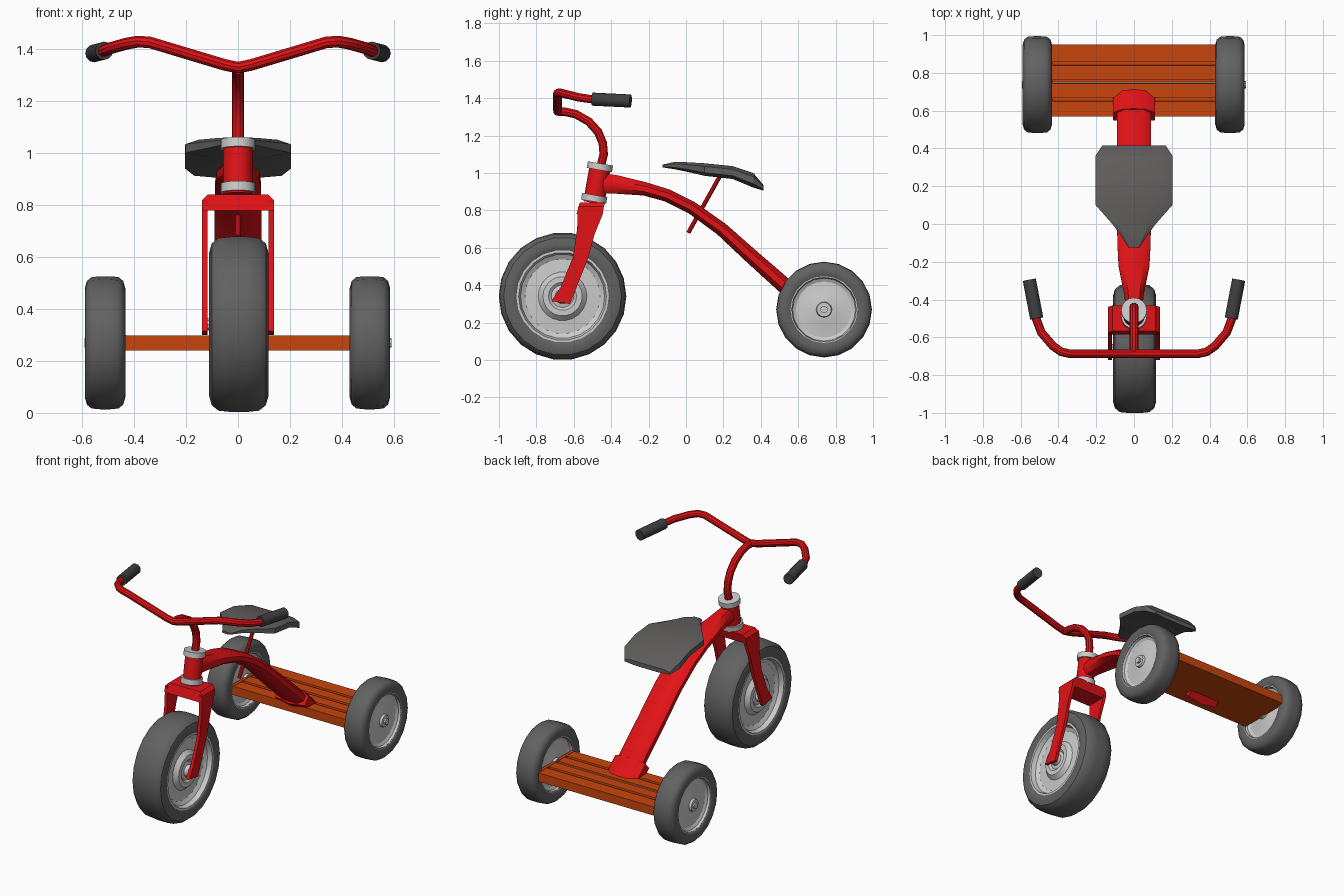
import bpy, bmesh, math
from mathutils import Vector

if "Cube" in bpy.data.objects:
    bpy.data.objects.remove(bpy.data.objects["Cube"])


def material(name, rgb):
    m = bpy.data.materials.new(name)
    m.diffuse_color = (*rgb, 1)
    m.use_nodes = True
    m.node_tree.nodes["Principled BSDF"].inputs["Base Color"].default_value = m.diffuse_color
    return m


RED = material("red_paint", (0.75, 0.006, 0.008))
WOOD = material("orange_wood", (0.58, 0.06, 0.004))
RUBBER = material("rubber", (0.12, 0.12, 0.12))
DARK = material("dark_plastic", (0.05, 0.05, 0.05))
SEAT = material("seat_vinyl", (0.12, 0.11, 0.11))
METAL = material("metal", (0.6, 0.6, 0.6))


def finish(ob, mat, angle=35):
    bpy.ops.object.select_all(action='DESELECT')
    ob.select_set(True)
    bpy.context.view_layer.objects.active = ob
    if ob.type == 'CURVE':
        bpy.ops.object.convert(target='MESH')
        ob = bpy.context.object
    ob.data.materials.clear()
    ob.data.materials.append(mat)
    bpy.ops.object.shade_smooth_by_angle(angle=math.radians(angle))
    return ob


def loft(name, rings, mat, closed=False, angle=35):
    """Skin a list of equal-length point rings; cap the ends unless closed."""
    bm = bmesh.new()
    vs = [[bm.verts.new(p) for p in ring] for ring in rings]
    pairs = list(zip(vs, vs[1:])) + ([(vs[-1], vs[0])] if closed else [])
    n = len(vs[0])
    for a, b in pairs:
        for i in range(n):
            j = (i + 1) % n
            bm.faces.new((a[i], a[j], b[j], b[i]))
    if not closed:
        bm.faces.new(vs[0])
        bm.faces.new(vs[-1])
    bmesh.ops.recalc_face_normals(bm, faces=bm.faces)
    me = bpy.data.meshes.new(name)
    bm.to_mesh(me)
    bm.free()
    ob = bpy.data.objects.new(name, me)
    bpy.context.collection.objects.link(ob)
    return finish(ob, mat, angle)


def prism_x(name, yz, x0, x1, mat):
    return loft(name, [[(x, y, z) for y, z in yz] for x in (x0, x1)], mat)


def tube(name, path, r, mat, res=3):
    cu = bpy.data.curves.new(name, 'CURVE')
    cu.dimensions = '3D'
    cu.bevel_depth, cu.bevel_resolution, cu.use_fill_caps = r, res, True
    sp = cu.splines.new('POLY')
    sp.points.add(len(path) - 1)
    for p, co in zip(sp.points, path):
        p.co = (*co, 1)
    ob = bpy.data.objects.new(name, cu)
    bpy.context.collection.objects.link(ob)
    return finish(ob, mat)


def revolve(name, profile, c, n, mat, closed):
    """Turn an (x, radius) profile about the x axis through c."""
    rings = [[(c[0] + x, c[1] + r * math.cos(2 * math.pi * i / n),
               c[2] + r * math.sin(2 * math.pi * i / n)) for i in range(n)]
             for x, r in profile]
    return loft(name, rings, mat, closed)


def both(half):
    return half + [(-x, r) for x, r in reversed(half)]


def wheel(name, c, tyre, rim, n):
    revolve(name + "_tyre", both(tyre), c, n, RUBBER, True)
    revolve(name + "_rim", both(rim), c, n, METAL, False)


def sweep(name, stations, section, mat):
    """Sweep a unit section along (y, z, half_width, half_thickness)."""
    rings = []
    for i, (y, z, w, t) in enumerate(stations):
        a, b = stations[max(i - 1, 0)], stations[min(i + 1, len(stations) - 1)]
        d = Vector((b[0] - a[0], b[1] - a[1])).normalized()
        rings.append([(u * w, y - d.y * v * t, z + d.x * v * t) for u, v in section])
    return loft(name, rings, mat)


# Wheels
wheel("front_wheel", (0.003, -0.66, 0.341),
      [(0.095, 0.235), (0.106, 0.25), (0.114, 0.28), (0.104, 0.315), (0.078, 0.336), (0.03, 0.341)],
      [(0.11, 0.015), (0.11, 0.035), (0.085, 0.04), (0.08, 0.06), (0.092, 0.075), (0.092, 0.105),
       (0.065, 0.13), (0.06, 0.2), (0.075, 0.225), (0.104, 0.235), (0.104, 0.252), (0.08, 0.25)], 22)
for side, x in (("left", -0.512), ("right", 0.508)):
    wheel("rear_wheel_" + side, (x, 0.738, 0.27),
          [(0.066, 0.172), (0.073, 0.185), (0.078, 0.21), (0.07, 0.238), (0.052, 0.253), (0.02, 0.256)],
          [(0.07, 0.02), (0.07, 0.038), (0.055, 0.042), (0.052, 0.07), (0.045, 0.1), (0.04, 0.15),
           (0.05, 0.168), (0.07, 0.174), (0.07, 0.187), (0.05, 0.186)], 20)
tube("rear_axle", [(-0.592, 0.738, 0.27), (0.592, 0.738, 0.27)], 0.02, METAL)
tube("front_axle", [(-0.125, -0.66, 0.341), (0.125, -0.66, 0.341)], 0.025, METAL)

# Grooved rear step with end strips
top = [(0.57, 0.24), (0.57, 0.298)]
for g in (0.66, 0.755, 0.85):
    top += [(g - 0.011, 0.298), (g - 0.009, 0.283), (g + 0.009, 0.283), (g + 0.011, 0.298)]
prism_x("rear_step", top + [(0.95, 0.298), (0.95, 0.24)], -0.43, 0.43, WOOD)
for side, s in (("left", -1), ("right", 1)):
    prism_x("step_end_" + side, [(0.57, 0.24), (0.57, 0.3), (0.95, 0.3), (0.95, 0.24)],
            s * 0.43, s * 0.45, WOOD)

# Curved main frame and the collar where it meets the step
octagon = [(1, 0.4), (0.6, 1), (-0.6, 1), (-1, 0.4), (-1, -0.4), (-0.6, -1), (0.6, -1), (1, -0.4)]
sweep("main_frame", [(-0.46, 0.945, 0.045, 0.052), (-0.38, 0.94, 0.05, 0.05), (-0.22, 0.915, 0.082, 0.036),
                     (-0.1, 0.88, 0.088, 0.034), (0.03, 0.815, 0.09, 0.034), (0.19, 0.7, 0.09, 0.036),
                     (0.36, 0.545, 0.09, 0.04), (0.53, 0.395, 0.09, 0.043), (0.64, 0.295, 0.09, 0.043)],
      octagon, RED)
sweep("frame_collar", [(0.575, 0.35, 0.112, 0.054), (0.70, 0.237, 0.112, 0.054)],
      [(1, -0.7), (1, 0.4), (0.55, 0.9), (0, 1), (-0.55, 0.9), (-1, 0.4), (-1, -0.7), (0, -1)], RED)

# Head tube with rings
tube("head_tube", [(0, -0.493, 0.84), (0, -0.458, 1.04)], 0.057, RED, 6)
tube("head_ring_lower", [(0, -0.494, 0.847), (0, -0.488, 0.882)], 0.068, METAL, 6)
tube("head_ring_upper", [(0, -0.463, 1.016), (0, -0.457, 1.051)], 0.068, METAL, 6)

# Fork
crown = [(-0.138, 0.78), (-0.138, 0.82), (-0.115, 0.842), (0.115, 0.842), (0.138, 0.82), (0.138, 0.78)]
loft("fork_crown", [[(x, y + (z - 0.8) * 0.3, z) for x, z in crown] for y in (-0.58, -0.445)], RED)
leg = [(-0.578, 0.82), (-0.44, 0.82), (-0.445, 0.78), (-0.49, 0.67), (-0.525, 0.54), (-0.62, 0.30),
       (-0.72, 0.315), (-0.67, 0.39), (-0.605, 0.55), (-0.582, 0.7)]
for side, s in (("left", -1), ("right", 1)):
    prism_x("fork_leg_" + side, leg, s * 0.117, s * 0.138, RED)

# Handlebar, stem and grips
tube("handlebar_stem", [(0, -0.458, 1.03), (0, -0.44, 1.1), (0, -0.445, 1.16), (0, -0.47, 1.22), (0, -0.52, 1.275),
                        (0, -0.59, 1.315), (0, -0.645, 1.327), (0, -0.685, 1.327)], 0.024, RED)
bar = [(0.05, -0.687, 1.34), (0.34, -0.687, 1.427), (0.385, -0.677, 1.43), (0.43, -0.645, 1.422),
       (0.49, -0.575, 1.405), (0.515, -0.51, 1.395), (0.53, -0.45, 1.394)]
tube("handlebar", [(-x, y, z) for x, y, z in reversed(bar)] + [(0, -0.687, 1.33)] + bar, 0.023, RED)
for side, s in (("left", -1), ("right", 1)):
    tube("grip_" + side, [(s * 0.515, -0.50, 1.395), (s * 0.554, -0.296, 1.385)], 0.035, DARK, 4)

# Seat and its post
rings = []
for y, w, zt, zb in [(-0.125, 0.03, 1.045, 1.03), (-0.06, 0.07, 1.06, 1.02), (0.0, 0.115, 1.058, 1.008),
                     (0.1, 0.203, 1.052, 0.985), (0.25, 0.205, 1.037, 0.968), (0.36, 0.205, 1.0, 0.922),
                     (0.415, 0.168, 0.935, 0.906)]:
    e = (zt - zb) * 0.25
    rings.append([(u * w, y, z) for u, z in ((1, zb + e), (1, zt - e), (0.75, zt), (-0.75, zt),
                                             (-1, zt - e), (-1, zb + e), (-0.5, zb), (0.5, zb))])
loft("seat", rings, SEAT, angle=25)
tube("seat_post", [(0, 0.012, 0.68), (0, 0.185, 0.99)], 0.012, RED)
